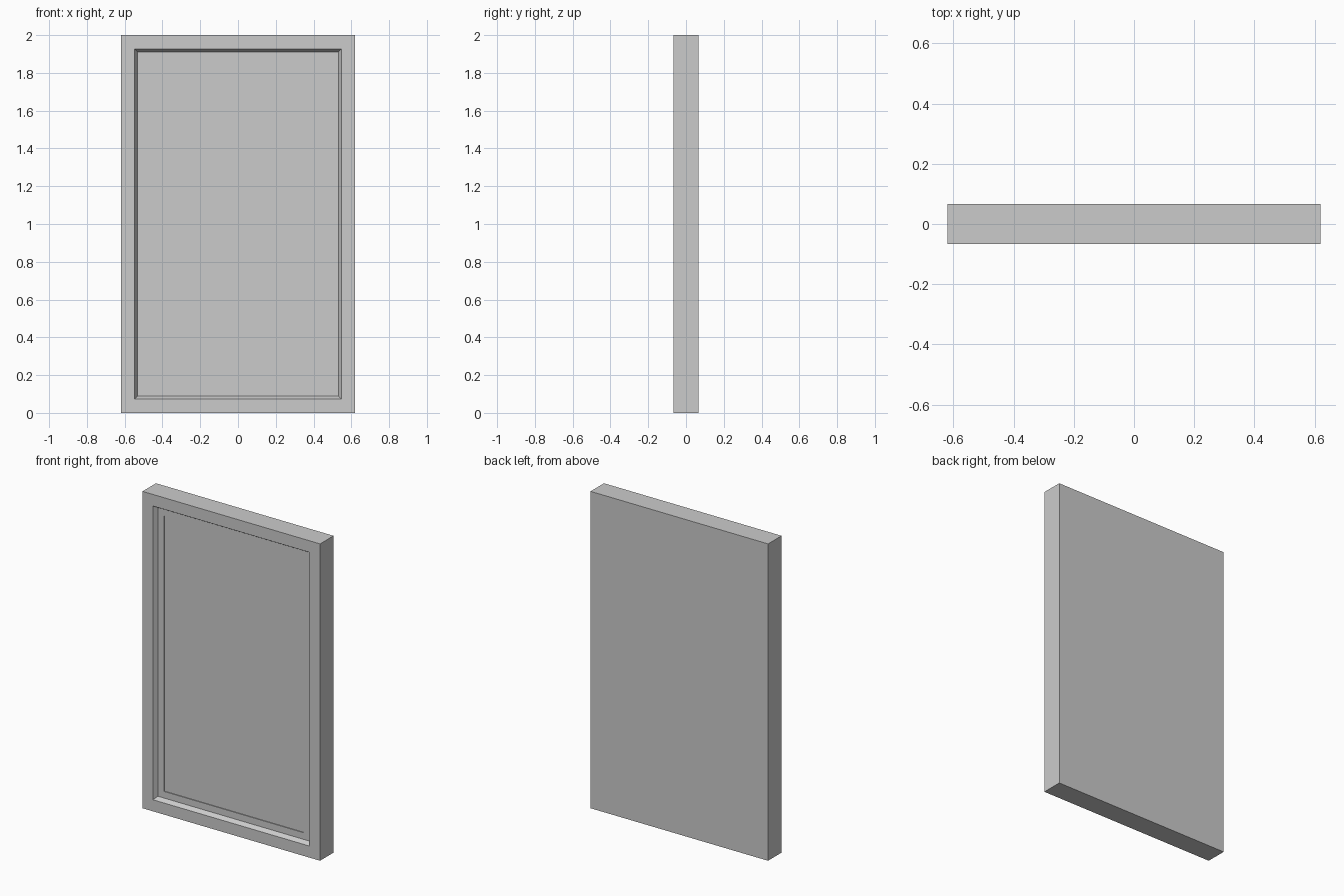
import bpy, bmesh

if "Cube" in bpy.data.objects:
    bpy.data.objects.remove(bpy.data.objects["Cube"])

W, H, D = 0.62, 2.0, 0.067   # half width, height, half depth


def ring(bm, inset, y):
    """Rectangular loop inset from the outer outline, at depth y."""
    x, lo, hi = W - inset, inset, H - inset
    return [bm.verts.new(c) for c in ((-x, y, lo), (x, y, lo), (x, y, hi), (-x, y, hi))]


def nested_rings(name, profile, cap_start, cap_end):
    """Bridge successive rectangular loops into one shell."""
    bm = bmesh.new()
    rings = [ring(bm, i, y) for i, y in profile]
    for a, b in zip(rings, rings[1:]):
        for k in range(4):
            n = (k + 1) % 4
            bm.faces.new((a[k], a[n], b[n], b[k]))
    if cap_start:
        bm.faces.new(rings[0][::-1])
    if cap_end:
        bm.faces.new(rings[-1])
    me = bpy.data.meshes.new(name)
    bm.to_mesh(me)
    bm.free()
    for f in me.polygons:
        f.use_smooth = False
    ob = bpy.data.objects.new(name, me)
    bpy.context.collection.objects.link(ob)
    return ob


# Frame: flat back, outer walls, front border and sloped inner lip
lip_y = -D + 0.027
nested_rings("frame", [(0, D), (0, -D), (0.073, -D), (0.089, lip_y)], True, False)

# Inset panel: flat margin with a very shallow recessed centre
nested_rings("panel", [(0.089, lip_y), (0.131, lip_y), (0.131, lip_y + 0.005)], False, True)
